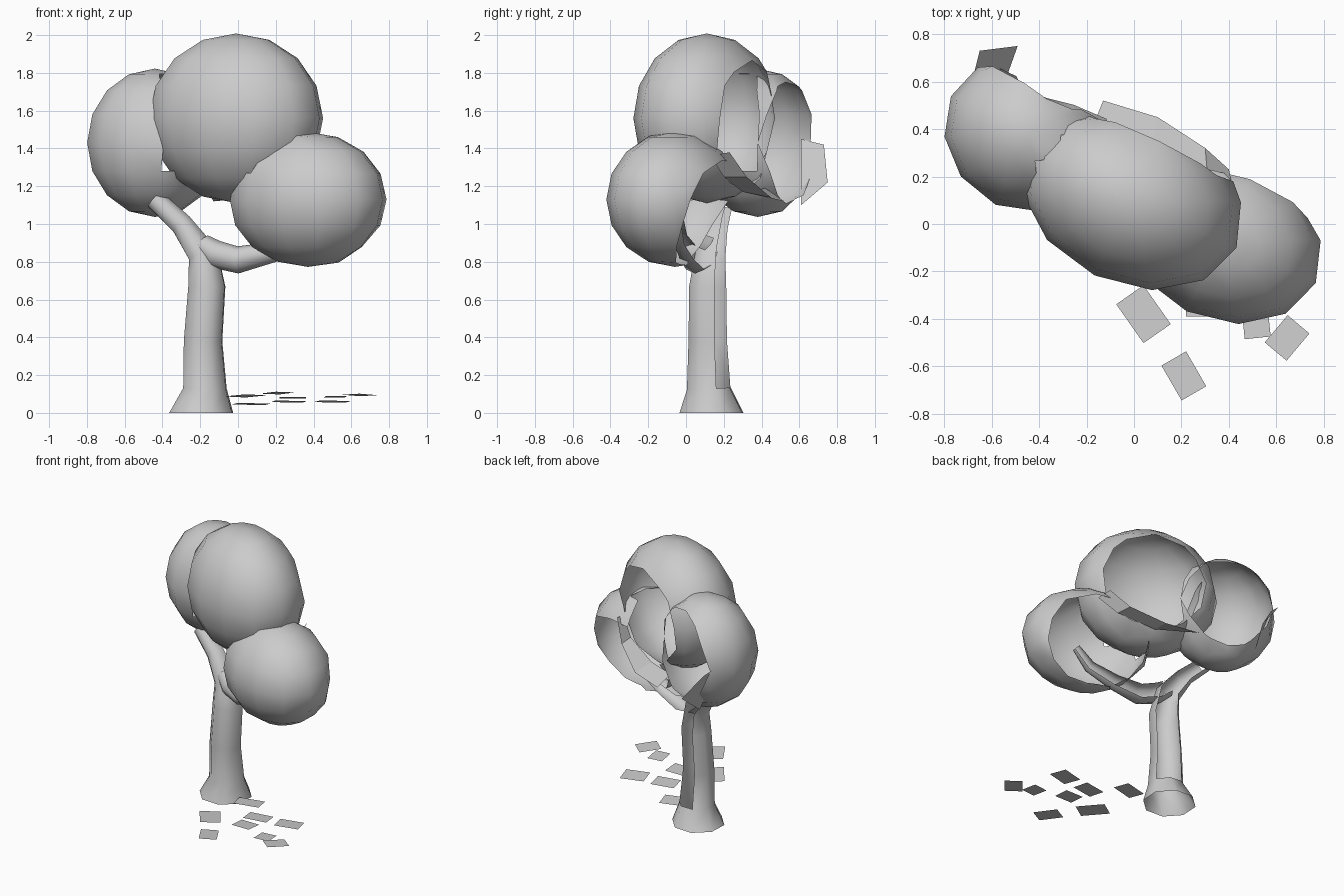
import bpy, bmesh, math, random
from mathutils import Vector, Matrix

if "Cube" in bpy.data.objects:
    bpy.data.objects.remove(bpy.data.objects["Cube"])

random.seed(4)
BACK = Vector((0.43, 0.90, 0)).normalized()   # direction the open shells face
ALONG = Vector((0.90, -0.43, 0)).normalized()  # long direction of the crown
BASIS = Matrix((ALONG, BACK, Vector((0, 0, 1)))).transposed()


def finish(bm, name, smooth=True):
    mesh = bpy.data.meshes.new(name)
    bm.to_mesh(mesh)
    bm.free()
    for p in mesh.polygons:
        p.use_smooth = smooth
    ob = bpy.data.objects.new(name, mesh)
    bpy.context.collection.objects.link(ob)
    return ob


TOP_C, TOP_R = Vector((-0.01, 0.11, 1.56)), (0.48, 0.355, 0.44)


def inside_top(p, scale=0.9):
    """True where a point lies well inside the top leaf mass."""
    q = BASIS.transposed() @ (p - TOP_C)
    return sum((c / r) ** 2 for c, r in zip(q, TOP_R)) < scale ** 2


def foliage(name, centre, radii, cut, facing, trim=False):
    """Low-poly ellipsoid shell, open towards 'facing' with a ragged rim."""
    bm = bmesh.new()
    bmesh.ops.create_uvsphere(bm, u_segments=12, v_segments=8, radius=1.02)
    for v in bm.verts:
        local = Vector([c * r for c, r in zip(v.co, radii)])
        v.co = Vector(centre) + BASIS @ local
    if trim:  # drop faces buried in the top leaf mass
        hidden = [f for f in bm.faces if inside_top(f.calc_center_median())]
        bmesh.ops.delete(bm, geom=hidden, context='FACES')
    normal = Vector(facing).normalized()
    bmesh.ops.bisect_plane(bm, geom=bm.verts[:] + bm.edges[:] + bm.faces[:],
                           plane_co=Vector(centre) + normal * cut,
                           plane_no=normal, clear_outer=True)
    bmesh.ops.remove_doubles(bm, verts=bm.verts, dist=0.03)
    for v in bm.verts:
        if v.is_boundary:
            v.co += normal * random.uniform(-0.02, 0.02)
    return finish(bm, name)


def strip(name, inner, outer):
    """Ragged leafy strip between two edges."""
    bm = bmesh.new()
    a, b = [[bm.verts.new(c) for c in row] for row in (inner, outer)]
    for i in range(len(a) - 1):
        bm.faces.new((a[i], a[i + 1], b[i + 1], b[i]))
    return finish(bm, name, False)


def limb(name, path, sides=8, closed_rings=0):
    """Tapered tube along (x, y, z, radius) points, with its back strip left out."""
    bm = bmesh.new()
    pts = [Vector(p[:3]) for p in path]
    rings = []
    for i, p in enumerate(pts):
        t = (pts[min(i + 1, len(pts) - 1)] - pts[max(i - 1, 0)]).normalized()
        if i == 0 and closed_rings:
            t = Vector((0, 0, 1))
        u = (BACK - t * BACK.dot(t)).normalized()
        w = t.cross(u)
        rings.append([bm.verts.new(p + path[i][3] * (u * math.cos(a) + w * math.sin(a)))
                      for a in (2 * math.pi * k / sides for k in range(sides))])
    for i in range(len(rings) - 1):
        for k in range(sides):
            if i >= closed_rings and k in (0, sides - 1):
                continue
            j = (k + 1) % sides
            bm.faces.new((rings[i][k], rings[i][j], rings[i + 1][j], rings[i + 1][k]))
    loose = [v for v in bm.verts if not v.link_faces]
    bmesh.ops.delete(bm, geom=loose, context='VERTS')
    return finish(bm, name)


# Crown: three open leaf masses
foliage("foliage_left", (-0.44, 0.38, 1.43), (0.36, 0.325, 0.385), 0.18, BACK, True)
foliage("foliage_top", TOP_C, TOP_R, 0.23, (0.43, 0.90, -0.1))
foliage("foliage_right", (0.37, -0.06, 1.13), (0.43, 0.335, 0.35), 0.17, (0.25, 0.97, -0.40), True)

# Ragged flaps on the lower rims
strip("foliage_left_flap", [(-0.68, 0.61, 1.45), (-0.54, 0.61, 1.10)],
      [(-0.65, 0.73, 1.42), (-0.49, 0.75, 1.22)])
strip("foliage_top_flap",
      [(0.42, 0.13, 1.36), (0.31, 0.20, 1.25), (0.07, 0.30, 1.17), (-0.17, 0.42, 1.19)],
      [(0.40, 0.23, 1.38), (0.30, 0.32, 1.25), (0.10, 0.45, 1.14), (-0.13, 0.52, 1.12)])

# Trunk bending into the left branch, then the right branch
limb("trunk", [(-0.195, 0.135, 0, 0.18), (-0.175, 0.12, 0.13, 0.122),
               (-0.185, 0.115, 0.38, 0.108), (-0.165, 0.115, 0.67, 0.104),
               (-0.185, 0.13, 0.84, 0.085), (-0.30, 0.165, 1.0, 0.062),
               (-0.44, 0.20, 1.13, 0.055)], closed_rings=1)
limb("right_branch", [(-0.19, 0.12, 0.89, 0.06), (-0.12, 0.09, 0.84, 0.075),
                      (0.0, 0.05, 0.81, 0.072), (0.18, 0.01, 0.85, 0.055),
                      (0.36, -0.03, 0.92, 0.042), (0.47, -0.04, 1.03, 0.028)])

# Fallen leaves: x, y, z, width, length, turn in degrees
LEAVES = [(0.04, -0.38, 0.09, 0.14, 0.20, 35), (0.21, -0.64, 0.105, 0.12, 0.17, 30),
          (0.645, -0.48, 0.095, 0.12, 0.15, -40), (0.515, -0.42, 0.085, 0.11, 0.12, 6),
          (0.29, -0.33, 0.08, 0.14, 0.12, 0), (0.50, -0.12, 0.06, 0.13, 0.17, -75),
          (0.27, -0.15, 0.06, 0.12, 0.17, -80), (0.07, 0.03, 0.047, 0.12, 0.18, -75)]
for i, (x, y, z, w, l, turn) in enumerate(LEAVES):
    bm = bmesh.new()
    m = (Matrix.Translation((x, y, z)) @ Matrix.Rotation(math.radians(-4), 4, 'X')
         @ Matrix.Rotation(math.radians(turn), 4, 'Z'))
    bm.faces.new([bm.verts.new(m @ Vector((sx * w / 2, sy * l / 2, 0)))
                  for sx, sy in ((-1, -1), (1, -1), (1, 1), (-1, 1))])
    finish(bm, f"fallen_leaf_{i + 1}", False)
